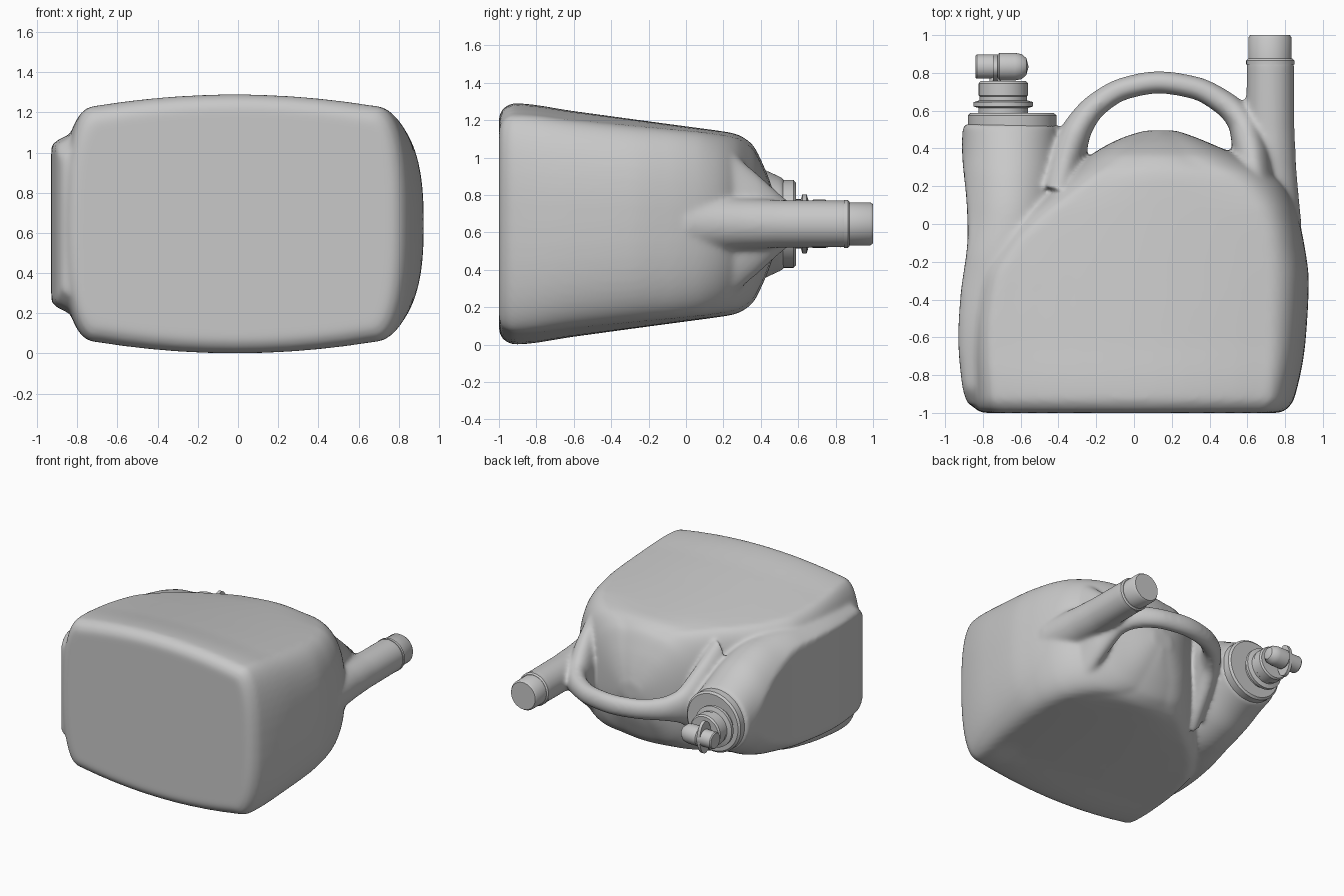
import bpy, bmesh, math
from mathutils import Vector, Matrix

cube = bpy.data.objects.get("Cube")
if cube:
    bpy.data.objects.remove(cube, do_unlink=True)

MID = 0.645  # height of the symmetry plane

grey = bpy.data.materials.new("plain grey")
grey.use_nodes = True
COLOUR = (0.58, 0.58, 0.58, 1)
grey.diffuse_color = COLOUR
grey.node_tree.nodes["Principled BSDF"].inputs["Base Color"].default_value = COLOUR


def add_object(name, bm):
    bmesh.ops.recalc_face_normals(bm, faces=bm.faces)
    mesh = bpy.data.meshes.new(name)
    bm.to_mesh(mesh)
    bm.free()
    obj = bpy.data.objects.new(name, mesh)
    bpy.context.collection.objects.link(obj)
    mesh.materials.append(grey)
    return obj


def activate(objs):
    bpy.ops.object.select_all(action='DESELECT')
    for o in objs:
        o.select_set(True)
    bpy.context.view_layer.objects.active = objs[0]


def ease(rows, key):
    """Smooth, non-overshooting interpolation of rows sorted by first column."""
    key = min(max(key, rows[0][0]), rows[-1][0])
    i = next(k for k in range(len(rows) - 1) if key <= rows[k + 1][0])

    def slope(k, c):
        return (rows[k + 1][c] - rows[k][c]) / (rows[k + 1][0] - rows[k][0])

    def tangent(k, c):
        a = slope(max(k - 1, 0), c)
        b = slope(min(k, len(rows) - 2), c)
        return 2 * a * b / (a + b) if a * b > 0 else 0

    d = rows[i + 1][0] - rows[i][0]
    t = (key - rows[i][0]) / d
    s = t * t * (3 - 2 * t)
    return [rows[i][c] * (1 - s) + rows[i + 1][c] * s
            + d * t * (1 - t) * ((1 - t) * tangent(i, c) - t * tangent(i + 1, c))
            for c in range(1, len(rows[0]))]


def refine(rows, steps):
    keys = [a[0] + (b[0] - a[0]) * k / steps for a, b in zip(rows, rows[1:]) for k in range(steps)]
    return [(key, *ease(rows, key)) for key in keys + [rows[-1][0]]]


def skin(name, rings):
    """Closed tube through rings of points."""
    bm = bmesh.new()
    rings = [[bm.verts.new(p) for p in ring] for ring in rings]
    for a, b in zip(rings, rings[1:]):
        for k in range(len(a)):
            n = (k + 1) % len(a)
            bm.faces.new((a[k], a[n], b[n], b[k]))
    bm.faces.new(rings[0])
    bm.faces.new(rings[-1])
    return add_object(name, bm)


def loft(name, rows, section):
    return skin(name, [[(x, row[0], MID + z) for x, z in section(*row)] for row in refine(rows, 6)])


def turned(name, x, profile, segments=48):
    """Revolve (radius, y) points about an axis parallel to y."""
    bm = bmesh.new()
    vs = [bm.verts.new((r, y, 0)) for r, y in profile]
    edges = [bm.edges.new(p) for p in zip(vs, vs[1:])]
    bmesh.ops.spin(bm, geom=vs + edges, cent=(0, 0, 0), axis=(0, 1, 0),
                   angle=math.tau, steps=segments, use_duplicate=False)
    bmesh.ops.remove_doubles(bm, verts=bm.verts, dist=1e-4)
    bmesh.ops.translate(bm, verts=bm.verts, vec=(x, 0, MID))
    return add_object(name, bm)


# Left label panel, which flattens the side of the neck
PANEL = [(-1, -.82), (-.95, -.88), (-.85, -.91), (-.6, -.93), (-.4, -.92),
         (-.05, -.88), (.1, -.885), (.4, -.91), (.53, -.91)]


def body_section(y, left, flat_left, flat_right, right, h):
    pts, q, f = [], 12, 10
    bulge = 0.06 * max(0.3, min(1, 0.35 - 0.65 * y))
    centre, half = (flat_left + flat_right) / 2, (flat_right - flat_left) / 2

    def shoulder(u, flat, outer):
        return (flat + (outer - flat) * math.cos(u) ** 0.8, (h - bulge) * math.sin(u) ** 0.8)

    for k in range(q):
        pts.append(shoulder(math.pi / 2 * k / q, flat_right, right))
    for k in range(f + 1):
        u = 1 - 2 * k / f
        pts.append((centre + half * u, h - bulge * u * u))
    for k in range(q - 1, -1, -1):
        pts.append(shoulder(math.pi / 2 * k / q, flat_left, left))
    return pts + [(x, -z) for x, z in reversed(pts[1:-1])]


def neck_section(y, cx, hx, hz):
    limit = ease(PANEL, y)[0]
    angles = [math.tau * k / 64 for k in range(64)]
    return [(max(cx + hx * math.cos(a), limit), hz * math.sin(a)) for a in angles]


# Main container: tapering slab with an arched top
body = loft("container_body", [
    (-1.0, -.80, -.67, .64, .77, .575), (-.98, -.84, -.69, .66, .81, .615),
    (-.92, -.86, -.70, .67, .85, .645), (-.6, -.88, -.72, .68, .91, .603),
    (-.3, -.86, -.67, .68, .925, .562), (-.1, -.76, -.55, .67, .90, .535),
    (.05, -.62, -.40, .63, .865, .515), (.16, -.48, -.26, .55, .82, .50),
    (.26, -.36, -.12, .42, .74, .483), (.35, -.25, 0, .28, .58, .43),
    (.42, -.14, .02, .24, .42, .30), (.465, -.04, .08, .20, .31, .18),
    (.495, .06, .12, .16, .22, .07)], body_section)

# Wide filler neck flaring down into the left side
neck = loft("neck_root", [
    (-.96, -.70, .30, .40), (-.85, -.70, .41, .455), (-.55, -.70, .43, .47),
    (-.2, -.69, .36, .465), (.05, -.66, .31, .435), (.25, -.655, .285, .375),
    (.4, -.655, .262, .30), (.53, -.655, .25, .24)], neck_section)

# Narrow spout tube, widening slightly where it sinks into the shoulder
spout = turned("spout_root", .722, [(0, -.2), (.10, -.2), (.165, 0), (.15, .15), (.137, .3),
                                    (.128, .5), (.126, .87), (0, .87)])

# Arched carrying handle: oval sweep whose feet spread out into pillars
path = refine([(-.40, .18, .12, .44), (-.355, .36, .10, .27), (-.29, .52, .076, .12), (-.2, .63, .065, .085),
               (-.05, .718, .06, .075), (.13, .75, .06, .075), (.32, .722, .061, .075),
               (.47, .645, .066, .085), (.565, .55, .075, .12), (.62, .38, .10, .27), (.64, .18, .12, .44)], 4)
rings = []
for i, (x, y, r, rise) in enumerate(path):
    a, b = path[max(i - 1, 0)], path[min(i + 1, len(path) - 1)]
    side = Vector((a[1] - b[1], b[0] - a[0], 0)).normalized() * r
    rings.append([Vector((x, y, MID + rise * math.sin(t))) + side * math.cos(t)
                  for t in [math.tau * k / 32 for k in range(32)]])
handle = skin("handle", rings)

# Blend the moulded parts into one skin
activate([body, neck, spout, handle])
bpy.ops.object.join()
remesh = body.modifiers.new("blend", 'REMESH')
remesh.mode = 'VOXEL'
remesh.voxel_size = 0.014
remesh.use_smooth_shade = True
soften = body.modifiers.new("soften", 'SMOOTH')
soften.factor = 0.5
soften.iterations = 14
for m in ("blend", "soften"):
    bpy.ops.object.modifier_apply(modifier=m)
bpy.ops.object.shade_smooth()

parts = [
    # Spout cap and its locking ring
    turned("spout_cap", .72, [(0, .84), (.115, .84), (.115, .985), (.105, 1.0), (0, 1.0)]),
    turned("spout_ring", .722, [(0, .845), (.128, .845), (.128, .865), (.118, .875), (0, .875)]),
    # Filler collar, threaded flange and valve base
    turned("filler_collar", -.645, [(0, .5), (.235, .515), (.235, .575), (.22, .588), (0, .588)]),
    turned("valve_base", -.692, [(0, .57), (.132, .57), (.132, .615), (.158, .622), (.158, .645), (.125, .655),
                                 (.125, .675), (.13, .68), (.13, .745), (.12, .757), (0, .757)]),
    turned("valve_stem", -.735, [(0, .74), (.03, .74), (.03, .82), (0, .82)], 24),
]

# Tap barrel with a rounded nose, lying along x
tap = turned("tap_barrel", 0, [(0, -.14), (.058, -.14), (.064, -.132), (.064, -.02), (.073, -.012),
                               (.073, .07), (.066, .105), (.045, .13), (0, .142)], 32)
tap.data.transform(Matrix.Translation((-.70, .833, MID)) @ Matrix.Rotation(-math.pi / 2, 4, 'Z')
                   @ Matrix.Translation((0, 0, -MID)))
parts.append(tap)

# Thin oval finger plate across the tap
bm = bmesh.new()
bmesh.ops.create_cone(bm, cap_ends=True, segments=32, radius1=1, radius2=1, depth=1,
                      matrix=Matrix.Translation((-.735, .825, MID))
                      @ Matrix.Diagonal((.025, .07, .125, 1)) @ Matrix.Rotation(math.pi / 2, 4, 'Y'))
parts.append(add_object("finger_plate", bm))

activate(parts)
bpy.ops.object.shade_smooth_by_angle(angle=math.radians(35))
